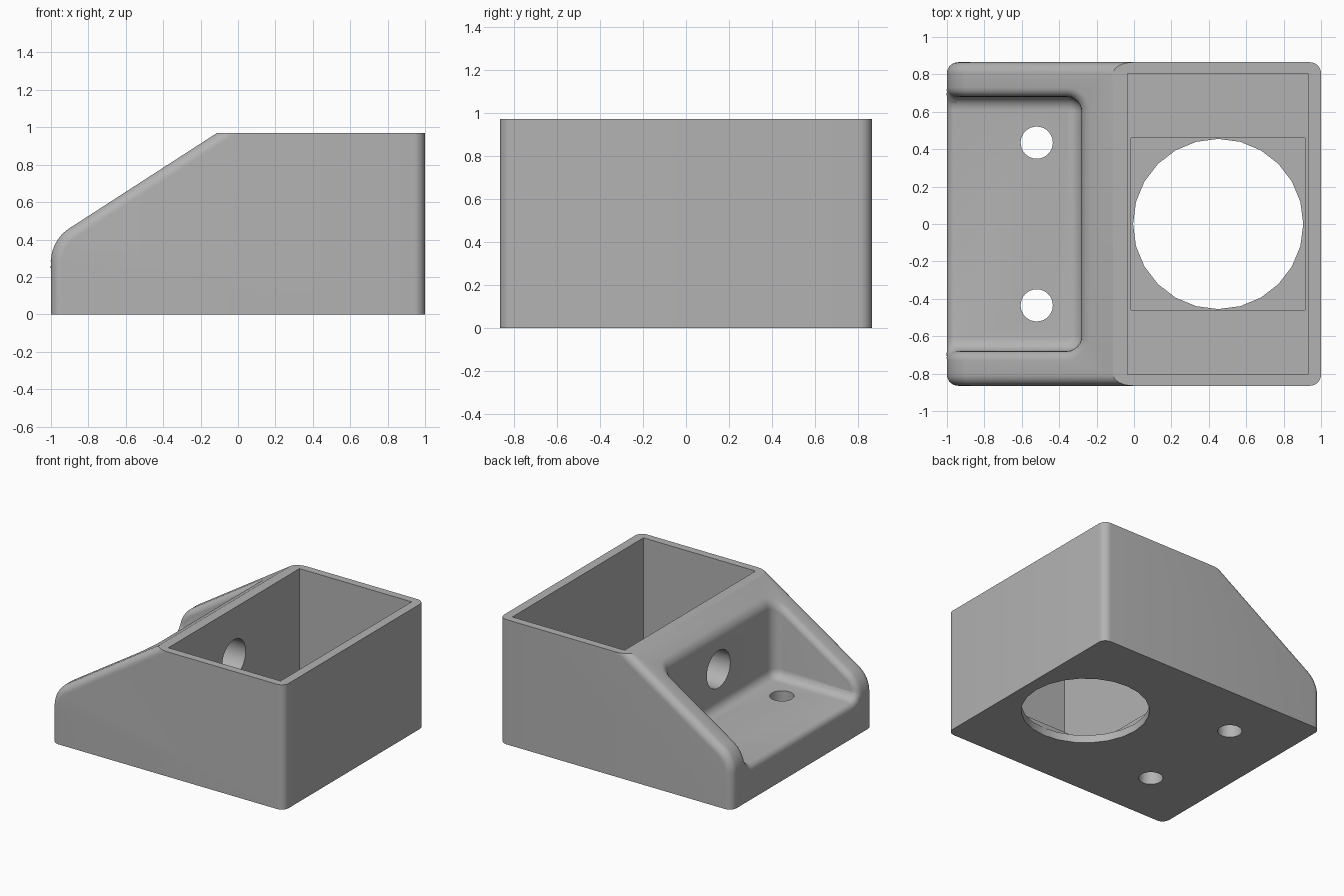
import bpy, bmesh, math

if "Cube" in bpy.data.objects:
    bpy.data.objects.remove(bpy.data.objects["Cube"])

HALF_Y, TOP, EDGE_R = 0.865, 0.97, 0.06
grey = bpy.data.materials.new("plain grey")
grey.diffuse_color = (0.45, 0.45, 0.45, 1)
grey.use_nodes = True
grey.node_tree.nodes["Principled BSDF"].inputs["Base Color"].default_value = grey.diffuse_color


def make_object(name, bm):
    bmesh.ops.recalc_face_normals(bm, faces=bm.faces)
    mesh = bpy.data.meshes.new(name)
    bm.to_mesh(mesh)
    bm.free()
    mesh.materials.append(grey)
    obj = bpy.data.objects.new(name, mesh)
    bpy.context.collection.objects.link(obj)
    return obj


def loft(name, rings):
    """Closed skin through rings of equal point count."""
    bm = bmesh.new()
    rows = [[bm.verts.new(p) for p in ring] for ring in rings]
    n = len(rows[0])
    for a, b in zip(rows, rows[1:]):
        for i in range(n):
            bm.faces.new((a[i], a[(i + 1) % n], b[(i + 1) % n], b[i]))
    bm.faces.new(rows[0])
    bm.faces.new(rows[-1])
    return make_object(name, bm)


def box(name, x0, x1, y, z0, z1):
    return loft(name, [[(x0, -y, z), (x1, -y, z), (x1, y, z), (x0, y, z)] for z in (z0, z1)])


def cylinder(name, centre, radius, axis, half, sides):
    rings = []
    for s in (-half, half):
        ring = []
        for i in range(sides):
            t = 2 * math.pi * i / sides
            u, v = radius * math.cos(t), radius * math.sin(t)
            off = (u, v, s) if axis == 'Z' else (s, u, v)
            ring.append([c + o for c, o in zip(centre, off)])
        rings.append(ring)
    return loft(name, rings)


def cut(target, cutter):
    cutter.hide_render = True
    mod = target.modifiers.new("cut", 'BOOLEAN')
    mod.operation, mod.solver, mod.object = 'DIFFERENCE', 'EXACT', cutter
    bpy.context.view_layer.objects.active = target
    bpy.ops.object.modifier_apply(modifier=mod.name)
    bpy.data.objects.remove(cutter, do_unlink=True)


# Body: sloped side profile, inset towards both ends for rounded edges
SLOPE = math.atan2(0.51, 0.79)
NOSE_R, NOSE_Z = 0.214, 0.28


def profile(y, d):
    cx, r = -1 + NOSE_R, NOSE_R - d
    pts = [(-1 + d, y, 0)]
    for i in range(11):
        t = math.pi - (math.pi / 2 - SLOPE) * i / 10
        pts.append((cx + r * math.cos(t), y, NOSE_Z + r * math.sin(t)))
    x, _, z = pts[-1]
    pts.append((x + (TOP - z) / math.tan(SLOPE), y, TOP))
    return pts + [(1 - d, y, TOP), (1 - d, y, 0)]


half = []
for i in range(9):
    t = math.pi / 2 * i / 8
    half.append((HALF_Y - EDGE_R * (1 - math.sin(t)), EDGE_R * (1 - math.cos(t))))
rings = [profile(-y, d) for y, d in reversed(half)] + [profile(y, d) for y, d in half]
body = loft("holder_body", rings)

# Open tray at the low end, with a filleted floor
FLOOR, FILLET = 0.27, 0.07


def tray_ring(z, d):
    x, y, r = -0.28 - d, 0.68 - d, 0.08 - d
    pts = [(-1.4, -y, z)]
    for sign in (-1, 1):
        arc = []
        for i in range(7):
            t = math.pi / 2 * i / 6
            arc.append((x - r + r * math.cos(t), sign * (y - r + r * math.sin(t)), z))
        pts += arc[::-1] if sign < 0 else arc
    return pts + [(-1.4, y, z)]


tray = []
for i in range(7):
    t = math.pi / 2 * i / 6
    tray.append(tray_ring(FLOOR + FILLET * (1 - math.cos(t)), FILLET * (1 - math.sin(t))))
tray.append(tray_ring(1.4, 0))
cut(body, loft("tray_cutter", tray))

# Soft rim around the tray opening, kept only if the result is a clean solid
bm = bmesh.new()
bm.from_mesh(body.data)
bmesh.ops.remove_doubles(bm, verts=bm.verts, dist=1e-5)
volume = bm.calc_volume()
rim = [e for e in bm.edges
       if len(e.link_faces) == 2 and e.calc_face_angle_signed(0) > 0.6
       and all(abs(v.co.y) < 0.7 and v.co.x < -0.2 and v.co.z > 0.1 for v in e.verts)]
bmesh.ops.bevel(bm, geom=rim, offset=0.05, offset_type='OFFSET', segments=5,
                profile=0.5, affect='EDGES', clamp_overlap=False)
if all(e.is_manifold for e in bm.edges) and 0 < volume - bm.calc_volume() < 0.03:
    bm.to_mesh(body.data)
bm.free()

# Square pocket, its sunken seat and the round floor opening
cut(body, box("pocket_cutter", -0.035, 0.93, 0.805, 0.10, 1.4))
cut(body, box("seat_cutter", -0.015, 0.915, 0.46, 0.06, 0.5))
cut(body, cylinder("floor_opening_cutter", (0.45, 0, 0), 0.455, 'Z', 0.3, 24))

# Cable hole through the dividing wall and two screw holes
cut(body, cylinder("cable_hole_cutter", (-0.16, 0, 0.58), 0.145, 'X', 0.25, 32))
for side in (-1, 1):
    cut(body, cylinder("screw_hole_cutter", (-0.52, side * 0.435, 0.1), 0.086, 'Z', 0.4, 32))

bpy.ops.object.select_all(action='DESELECT')
body.select_set(True)
bpy.context.view_layer.objects.active = body
bpy.ops.object.shade_smooth_by_angle(angle=math.radians(30))
